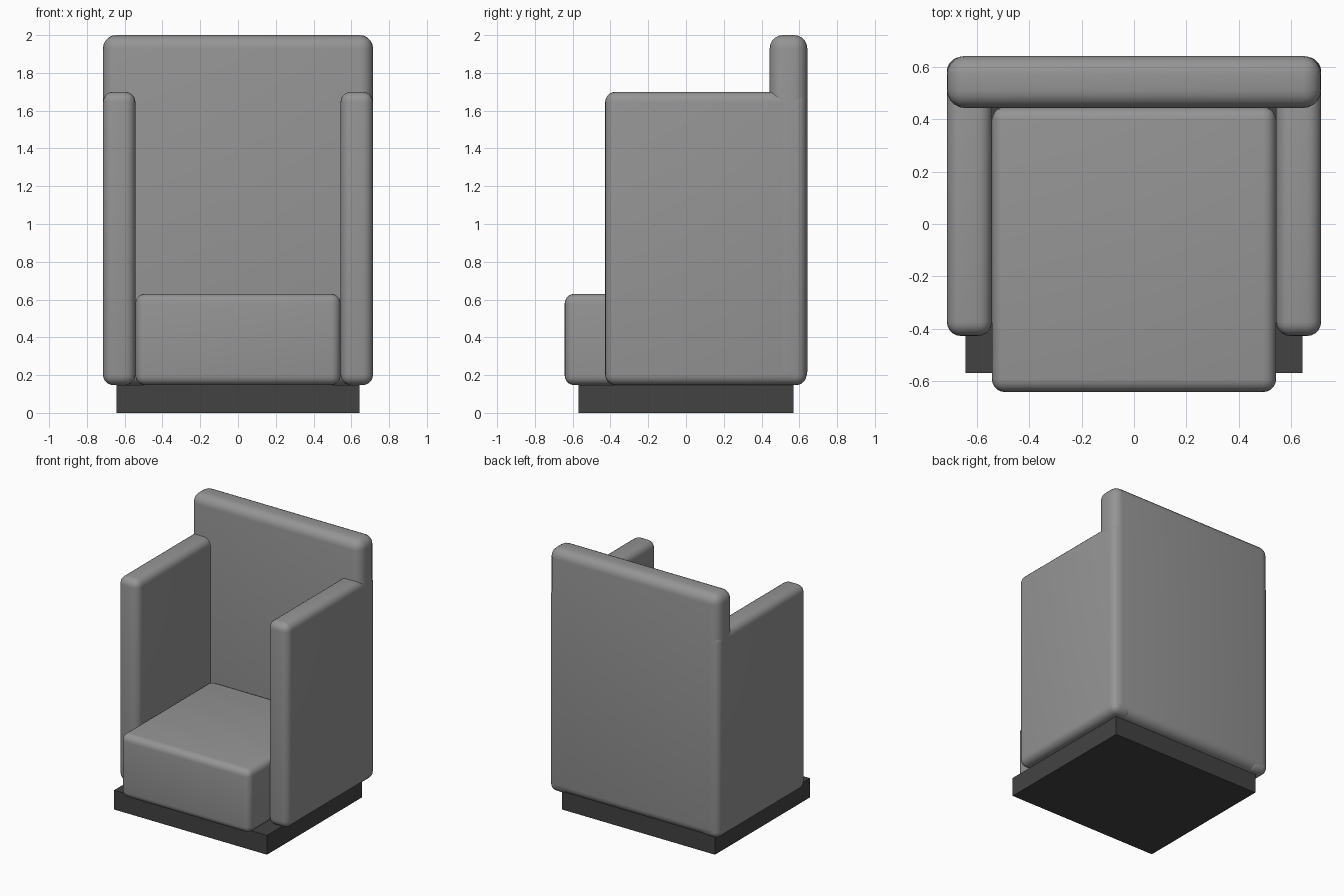
import bpy

if "Cube" in bpy.data.objects:
    bpy.data.objects.remove(bpy.data.objects["Cube"])


def material(name, value):
    m = bpy.data.materials.new(name)
    m.diffuse_color = (value, value, value, 1)
    m.use_nodes = True
    m.node_tree.nodes["Principled BSDF"].inputs["Base Color"].default_value = m.diffuse_color
    return m


def box(name, lo, hi, mat, radius=0.0):
    """Box between two corners, with optional rounded edges."""
    size = [b - a for a, b in zip(lo, hi)]
    bpy.ops.mesh.primitive_cube_add(size=1, location=[(a + b) / 2 for a, b in zip(lo, hi)])
    ob = bpy.context.object
    ob.name = name
    ob.scale = size
    bpy.ops.object.transform_apply(location=False, rotation=False, scale=True)
    ob.data.materials.append(mat)
    if radius:
        bev = ob.modifiers.new("round", 'BEVEL')
        bev.width = radius
        bev.segments = 5
        bpy.ops.object.modifier_apply(modifier=bev.name)
        bpy.ops.object.shade_smooth_by_angle(angle=0.6)
    return ob


fabric = material("grey upholstery", 0.30)
dark = material("dark base", 0.055)

# Plinth
box("base", (-0.643, -0.57, 0), (0.643, 0.57, 0.147), dark)

# Seat cushion block
box("seat", (-0.543, -0.642, 0.147), (0.543, 0.447, 0.63), fabric, 0.05)

# Tall back panel
box("backrest", (-0.715, 0.443, 0.147), (0.715, 0.642, 2.0), fabric, 0.07)

# Side panels, mirrored
for side, name in ((-1, "left_arm"), (1, "right_arm")):
    x0, x1 = sorted((side * 0.543, side * 0.715))
    box(name, (x0, -0.428, 0.147), (x1, 0.638, 1.70), fabric, 0.055)
